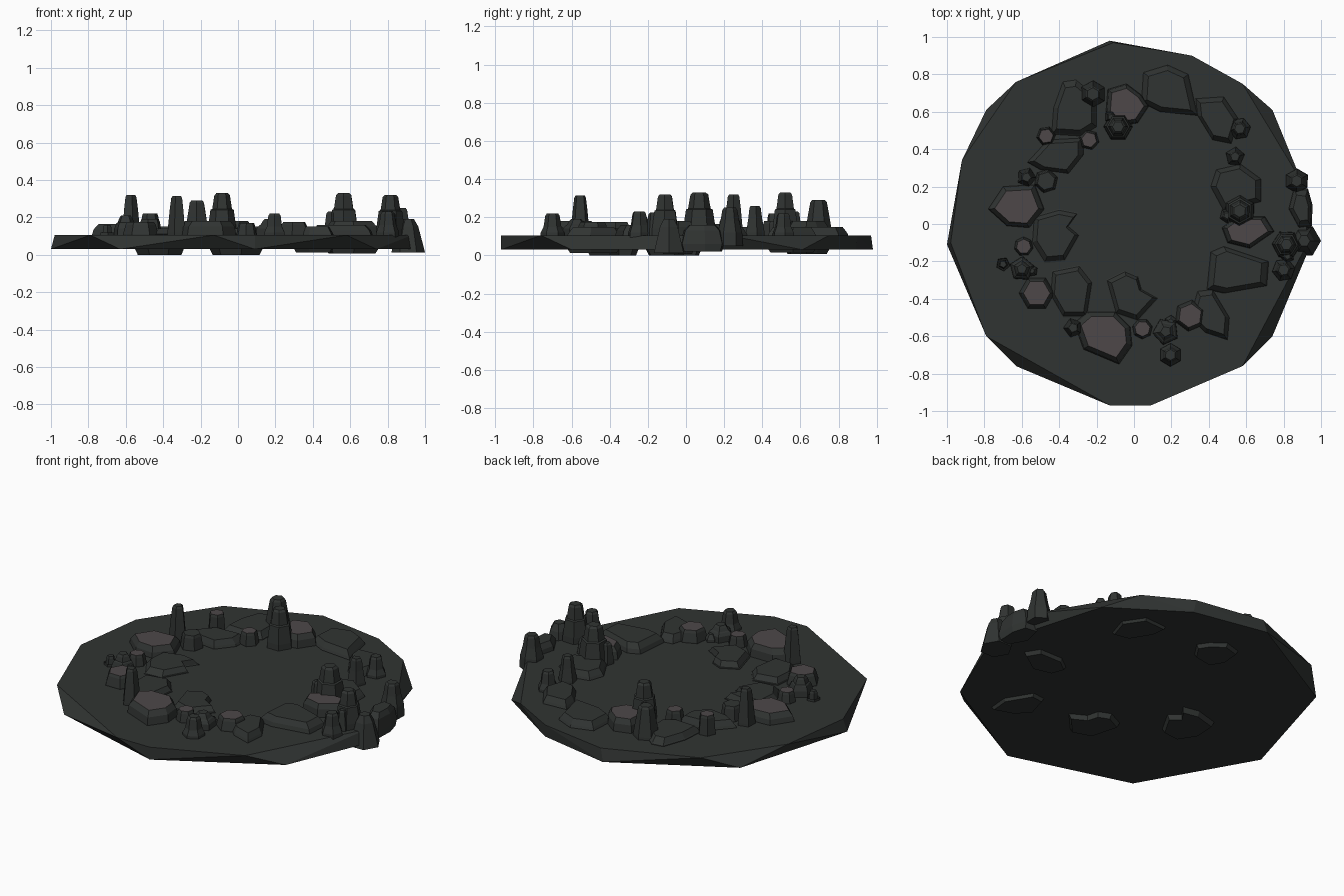
import bpy, bmesh, math

def mat(name, col):
    m = bpy.data.materials.new(name)
    m.diffuse_color = (*col, 1)
    return m

DARK = mat("dark_stone", (0.030, 0.034, 0.032))
PALE = mat("pale_stone", (0.075, 0.064, 0.066))

def finish(name, bm):
    bmesh.ops.recalc_face_normals(bm, faces=bm.faces[:])
    me = bpy.data.meshes.new(name)
    bm.to_mesh(me)
    bm.free()
    me.materials.append(DARK)
    me.materials.append(PALE)
    ob = bpy.data.objects.new(name, me)
    bpy.context.collection.objects.link(ob)
    return ob

def loft(name, outline, profile, pale=False):
    """Stack scaled copies of an outline: profile = [(scale, z), ...]"""
    n = len(outline)
    cx = sum(p[0] for p in outline) / n
    cy = sum(p[1] for p in outline) / n
    bm = bmesh.new()
    rings = [[bm.verts.new((cx + (x - cx) * s, cy + (y - cy) * s, z)) for x, y in outline]
             for s, z in profile]
    for a, b in zip(rings, rings[1:]):
        for i in range(n):
            j = (i + 1) % n
            bm.faces.new((a[i], a[j], b[j], b[i]))
    bm.faces.new(rings[0])
    top = bm.faces.new(rings[-1])
    top.material_index = int(pale)
    return finish(name, bm)

def boulder(name, pts, z1, z0=0.04, pale=False):
    prof = [(0.9, z0), (1.0, max(z0 + 0.02, 0.03)), (1.0, 0.108), (0.95, z1 - 0.03), (0.78, z1)]
    return loft(name, pts, prof, pale)

def ngon(x, y, r, n, turn):
    return [(x + r * math.cos(turn + math.tau * i / n), y + r * math.sin(turn + math.tau * i / n))
            for i in range(n)]

# base slab: hull of offset top and bottom rims gives the faceted edge
top_rim = [(-.11, .97), (.31, .90), (.58, .75), (.90, .22), (.93, -.1), (.58, -.76), (.09, -.97),
           (-.13, -.97), (-.79, -.60), (-.98, -.10), (-.92, .34), (-.63, .76)]
low_rim = [(-.13, .98), (.32, .89), (.74, .61), (.95, -.1), (.74, -.60), (.09, -.97),
           (-.63, -.76), (-1, -.11), (-.79, .61)]
bm = bmesh.new()
for rim, z in ((top_rim, .105), (low_rim, .03)):
    for x, y in rim:
        bm.verts.new((x, y, z))
res = bmesh.ops.convex_hull(bm, input=bm.verts[:])
bmesh.ops.dissolve_limit(bm, angle_limit=0.01, verts=bm.verts[:], edges=bm.edges[:])
finish("base_slab", bm)

# ring of flat boulders
boulder("boulder_back", [(.05, .81), (.18, .85), (.29, .80), (.34, .58), (.14, .60), (.04, .65)], .15)
boulder("boulder_back_pale", [(-.14, .72), (-.04, .75), (.04, .69), (.08, .63), (.02, .54),
                              (-.1, .52), (-.15, .6)], .18, .008, True)
boulder("boulder_back_left", [(-.38, .76), (-.31, .77), (-.2, .68), (-.2, .52), (-.28, .47),
                              (-.44, .48), (-.43, .62)], .145)
boulder("boulder_left_upper", [(-.46, .45), (-.27, .46), (-.27, .37), (-.35, .27), (-.5, .29), (-.57, .33)], .15)
boulder("boulder_left_pale", [(-.7, .2), (-.53, .21), (-.48, .08), (-.56, -.02), (-.68, -.01), (-.78, .08)],
        .165, .04, True)
boulder("boulder_left_inner", [(-.54, .04), (-.4, .08), (-.3, .06), (-.35, -.01), (-.29, -.06),
                               (-.37, -.2), (-.48, -.21), (-.55, -.1)], .14, 0)
boulder("boulder_front_left", [(-.44, -.25), (-.29, -.22), (-.22, -.31), (-.25, -.5), (-.38, -.5), (-.45, -.38)], .14)
boulder("boulder_front_pale", [(-.32, -.53), (-.25, -.47), (-.1, -.47), (-.02, -.55), (-.01, -.65),
                               (-.08, -.75), (-.27, -.67)], .18, .04, True)
boulder("boulder_front_inner", [(-.15, -.3), (-.05, -.25), (.02, -.28), (.04, -.35), (.13, -.4),
                                (.02, -.52), (-.1, -.48)], .14, 0)
boulder("boulder_front_right", [(.34, -.36), (.42, -.35), (.51, -.5), (.5, -.62), (.38, -.58), (.3, -.5)], .15, .012)
boulder("boulder_right_lower", [(.41, -.15), (.48, -.12), (.66, -.18), (.72, -.2), (.71, -.33),
                                (.48, -.37), (.39, -.35)], .16)
boulder("boulder_right_pale", [(.47, -.02), (.55, .04), (.7, .04), (.75, -.04), (.62, -.13), (.5, -.1)],
        .18, .008, True)
boulder("boulder_right", [(.44, .29), (.57, .32), (.68, .24), (.68, .12), (.48, .07), (.41, .2)], .15)
boulder("boulder_back_right", [(.33, .67), (.48, .68), (.56, .56), (.52, .43), (.42, .45), (.34, .58)], .15, .015)

# rocks spilling over the right edge
loft("edge_rock_front", ngon(.91, -.09, .09, 6, 0),
     [(1.0, .012), (.95, .03), (.6, .15), (.35, .19)])
loft("edge_rock_back", [(.85, .2), (.93, .19), (.955, .1), (.95, -.02), (.88, -.03), (.82, .08)],
     [(.9, .02), (1, .06), (.85, .13), (.6, .16)])

# short columns with flat pale tops: x, y, radius, height, sides
stubs = [(-.52, -.37, .095, .175, 6), (.30, -.49, .085, .175, 6), (-.24, .45, .055, .18, 6),
         (-.47, .47, .052, .22, 6), (-.59, -.12, .052, .17, 7), (.045, -.56, .055, .17, 7),
         (-.47, .23, .065, .19, 6)]
for i, (x, y, r, h, n) in enumerate(stubs):
    loft(f"stub_column_{i}", ngon(x, y, r, n, i * .4), [(1, .06), (1, .11), (.85, h - .015), (.75, h)], i < 6)

# tapering spires
spires = [(-.22, .695, .075, .29, 6), (-.575, .25, .055, .32, 5), (-.325, -.555, .055, .315, 5),
          (.195, -.70, .065, .22, 6), (.565, .51, .062, .22, 6), (.54, .36, .055, .26, 5),
          (.87, .23, .068, .25, 6), (.80, -.245, .065, .23, 6), (-.70, -.215, .04, .16, 5)]
for i, (x, y, r, h, n) in enumerate(spires):
    loft(f"spire_{i}", ngon(x, y, r, n, .5 + i * .7),
         [(1, .05), (.95, .12), (.72, h - .07), (.58, h - .012), (.45, h)])

# stepped spires: wide collar with a slimmer core
stepped = [(-.085, .52, .08, .33, 6), (.565, .07, .09, .33, 6), (.815, -.11, .08, .32, 6),
           (-.60, -.24, .07, .21, 5), (.17, -.575, .075, .19, 5)]
for i, (x, y, r, h, n) in enumerate(stepped):
    m = .105 + (h - .105) * .6
    loft(f"stepped_spire_{i}", ngon(x, y, r, n, i * .5),
         [(1, .05), (.95, .14), (.78, m), (.66, m + .005), (.52, h - .012), (.38, h)])
    # small companion shard beside each one
    a = 2.2 + i * 1.3
    loft(f"shard_{i}", ngon(x + r * .8 * math.cos(a), y + r * .8 * math.sin(a), r * .5, 5, i),
         [(1, .06), (.9, .12), (.6, m - .02), (.4, m - .01)])
